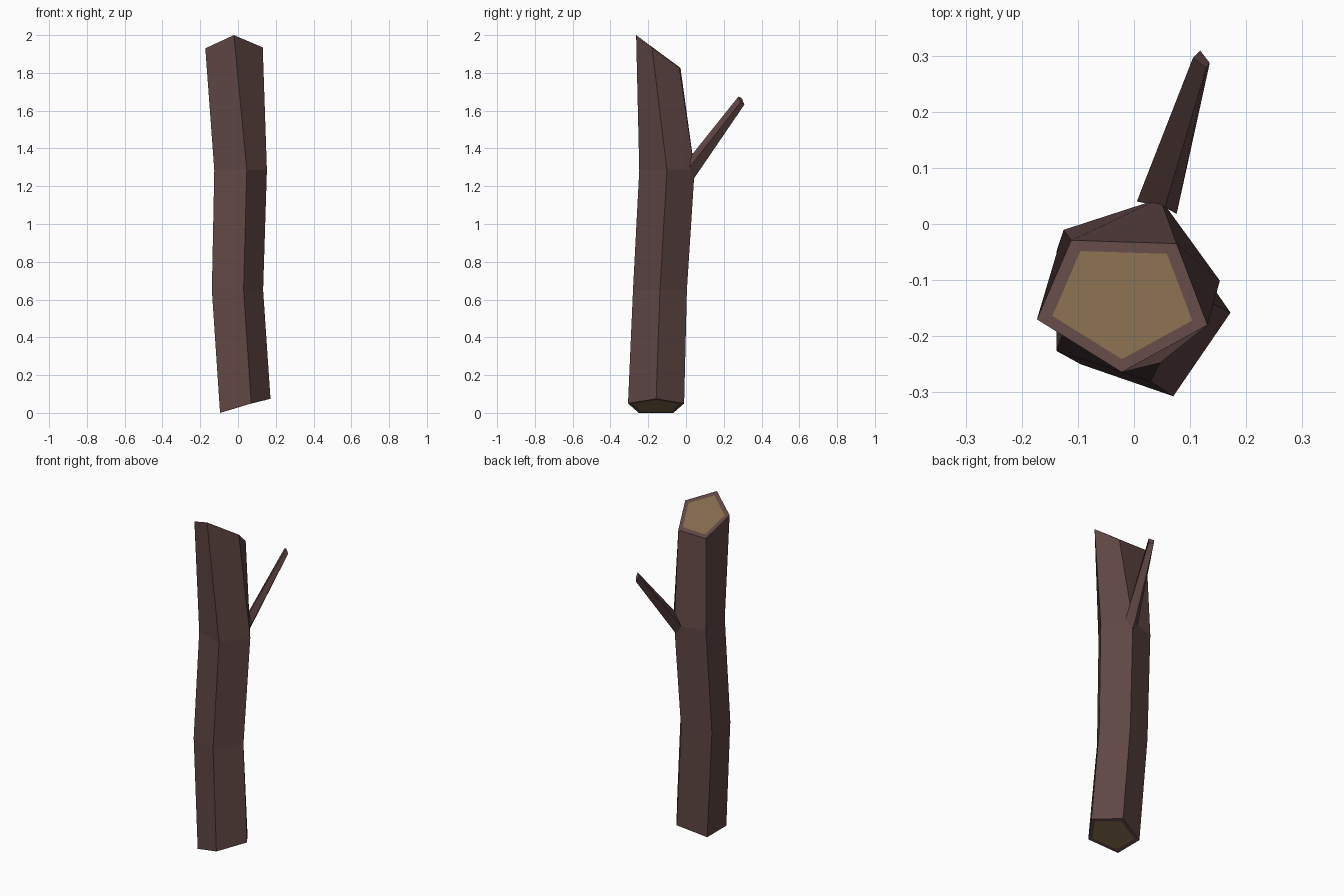
import bpy, bmesh, math
from mathutils import Vector

if "Cube" in bpy.data.objects:
    bpy.data.objects.remove(bpy.data.objects["Cube"])


def material(name, color):
    m = bpy.data.materials.new(name)
    m.diffuse_color = color
    m.use_nodes = True
    m.node_tree.nodes["Principled BSDF"].inputs["Base Color"].default_value = m.diffuse_color
    return m


bark = material("bark", (0.115, 0.062, 0.058, 1))
wood = material("cut_wood", (0.22, 0.14, 0.07, 1))


def pentagon(cx, cy, z, r):
    return [(cx + r * math.cos(math.tau * i / 5), cy + r * math.sin(math.tau * i / 5), z)
            for i in range(5)]


def loft(name, rings, rim=None):
    """Skin closed rings bottom to top; rim = scale of the exposed wood inside each end."""
    bm = bmesh.new()
    loops = [[bm.verts.new(p) for p in ring] for ring in rings]
    n = len(rings[0])

    def bridge(a, b):
        for i in range(n):
            j = (i + 1) % n
            bm.faces.new((a[i], a[j], b[j], b[i]))

    for a, b in zip(loops, loops[1:]):
        bridge(a, b)
    for end in (loops[0], loops[-1]):
        if rim:
            c = sum((v.co for v in end), Vector()) / n
            inner = [bm.verts.new(c + (v.co - c) * rim) for v in end]
            bridge(end, inner)
            bm.faces.new(inner).material_index = 1
        else:
            bm.faces.new(end)
    bmesh.ops.recalc_face_normals(bm, faces=bm.faces)
    mesh = bpy.data.meshes.new(name)
    bm.to_mesh(mesh)
    bm.free()
    mesh.materials.append(bark)
    mesh.materials.append(wood)
    obj = bpy.data.objects.new(name, mesh)
    bpy.context.collection.objects.link(obj)
    return obj


# Trunk: crooked five-sided log with slanted cut ends
base = [(0.172, -0.158, 0.075), (0.07, -0.01, 0.05), (-0.095, -0.067, 0.0),
        (-0.095, -0.25, 0.0), (0.07, -0.307, 0.05)]
top = [(0.131, -0.18, 1.935), (0.076, -0.035, 1.826), (-0.112, -0.029, 1.826),
       (-0.173, -0.17, 1.93), (-0.022, -0.264, 2.0)]
loft("trunk", [base, pentagon(-0.017, -0.138, 0.65, 0.15),
               pentagon(-0.001, -0.101, 1.285, 0.154), top], rim=0.82)

# Branch: thin tapering four-sided twig leaning up and back
loft("branch", [
    [(0.055, 0.03, 1.365), (0.005, 0.04, 1.29), (0.04, 0.038, 1.235), (0.076, 0.018, 1.3)],
    [(0.129, 0.278, 1.675), (0.105, 0.296, 1.665), (0.118, 0.309, 1.632), (0.135, 0.287, 1.642)],
])
